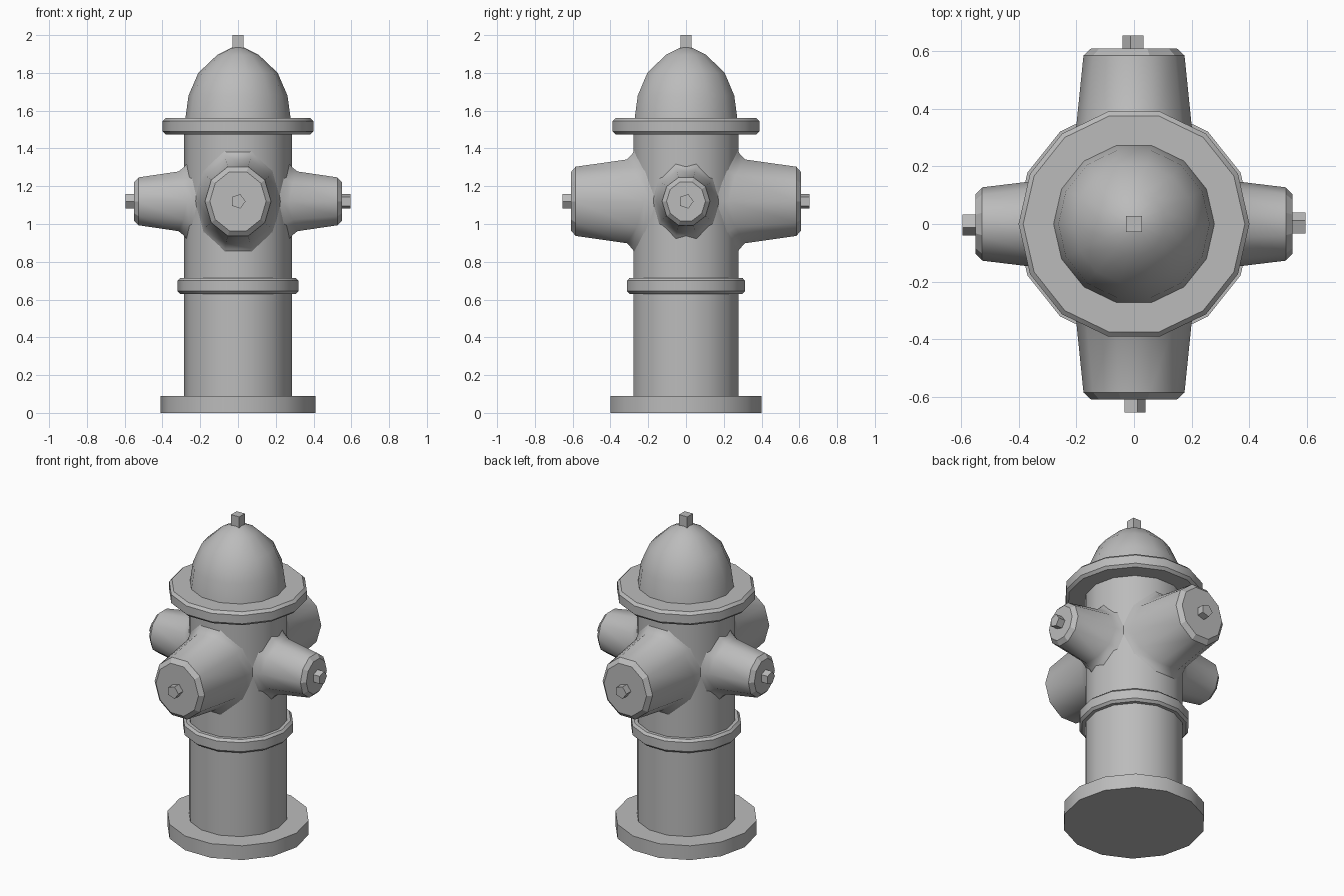
import bpy, bmesh, math
from mathutils import Matrix, Vector

cube = bpy.data.objects.get("Cube")
if cube:
    bpy.data.objects.remove(cube, do_unlink=True)

GREY = (0.5, 0.5, 0.5, 1)
paint = bpy.data.materials.new("grey metal")
paint.use_nodes = True
paint.diffuse_color = GREY
paint.node_tree.nodes["Principled BSDF"].inputs["Base Color"].default_value = GREY

SIDES = 14        # facets round the barrel
BODY_R = 0.285
PORT_Z = 1.12     # height of the outlet axes


def loft(name, rings, sharp_after=None, angle=None):
    """Skin closed rings with quads and cap both ends."""
    bm = bmesh.new()
    loops = [[bm.verts.new(p) for p in ring] for ring in rings]
    for i, (a, b) in enumerate(zip(loops, loops[1:])):
        n = len(a)
        for j in range(n):
            f = bm.faces.new((a[j], a[(j + 1) % n], b[(j + 1) % n], b[j]))
            f.smooth = sharp_after is not None and i < sharp_after
    bm.faces.new(loops[0])
    bm.faces.new(loops[-1])
    bmesh.ops.recalc_face_normals(bm, faces=bm.faces)
    mesh = bpy.data.meshes.new(name)
    bm.to_mesh(mesh)
    bm.free()
    mesh.materials.append(paint)
    obj = bpy.data.objects.new(name, mesh)
    bpy.context.collection.objects.link(obj)
    if angle:
        bpy.ops.object.select_all(action='DESELECT')
        obj.select_set(True)
        bpy.context.view_layer.objects.active = obj
        bpy.ops.object.shade_smooth_by_angle(angle=math.radians(angle))
    return obj


def turned(name, profile, sides=SIDES, start=0.0):
    """Turn a (radius, height) profile about the z axis."""
    step = math.tau / sides
    rings = [[Vector((r * math.cos(start + k * step), r * math.sin(start + k * step), z))
              for k in range(sides)] for r, z in profile]
    return loft(name, rings, angle=30)


def chamfered(r, z0, z1, c):
    return [(r - c, z0), (r, z0 + c), (r, z1 - c), (r - c, z1)]


# Barrel, foot, collar, rim and bonnet
turned("base_plate", [(0.41, 0), (0.41, 0.09)])
turned("barrel", [(BODY_R, 0.08), (BODY_R, 1.5)])
turned("collar", chamfered(0.32, 0.63, 0.715, 0.014))
turned("bonnet_rim", chamfered(0.4, 1.475, 1.56, 0.016))
turned("bonnet", [(0.28, 1.55), (0.262, 1.68), (0.21, 1.80), (0.11, 1.895), (0.03, 1.935)])
turned("top_nut", [(0.04, 1.92), (0.04, 2.0)], 4, math.pi / 4)


def outlet(name, turn, foot, neck, tip, stretch):
    """Tapered outlet along local +x with a flare that hugs the barrel."""
    spin = Matrix.Translation((0, 0, PORT_Z)) @ Matrix.Rotation(turn, 4, 'Z')
    angles = [k * math.tau / 10 for k in range(10)]

    def hug(width, height, lift):
        ring = []
        for a in angles:
            y, z = width * math.cos(a), height * math.sin(a)
            ring.append(spin @ Vector((math.sqrt(0.28 ** 2 - y * y) + lift, y, z)))
        return ring

    def flat(r, x):
        return [spin @ Vector((x, r * math.cos(a), r * stretch * math.sin(a))) for a in angles]

    mid = [n + 0.4 * (f - n) for f, n in zip(foot, (neck, neck * stretch))]
    length, radius, bevel = tip
    rings = [hug(*foot, -0.015), hug(*mid, 0.012), hug(neck, neck * stretch, 0.04),
             flat(radius, length - 0.024), flat(radius - bevel, length)]
    loft(name, rings, sharp_after=3)

    # Five-sided nut on the cap
    nut = [[spin @ Vector((x, 0.04 * math.cos(k * math.tau / 5), 0.04 * math.sin(k * math.tau / 5)))
            for k in range(5)] for x in (length - 0.01, length + 0.045)]
    loft(name + "_nut", nut)


# Two wide outlets front and back, two narrow ones on the sides
quarter = math.pi / 2
for name, turn in (("front_outlet", -quarter), ("back_outlet", quarter)):
    outlet(name, turn, (0.235, 0.315), 0.212, (0.608, 0.175, 0.026), 1.1)
for name, turn in (("left_outlet", 0), ("right_outlet", math.pi)):
    outlet(name, turn, (0.185, 0.225), 0.158, (0.55, 0.127, 0.024), 1.05)
